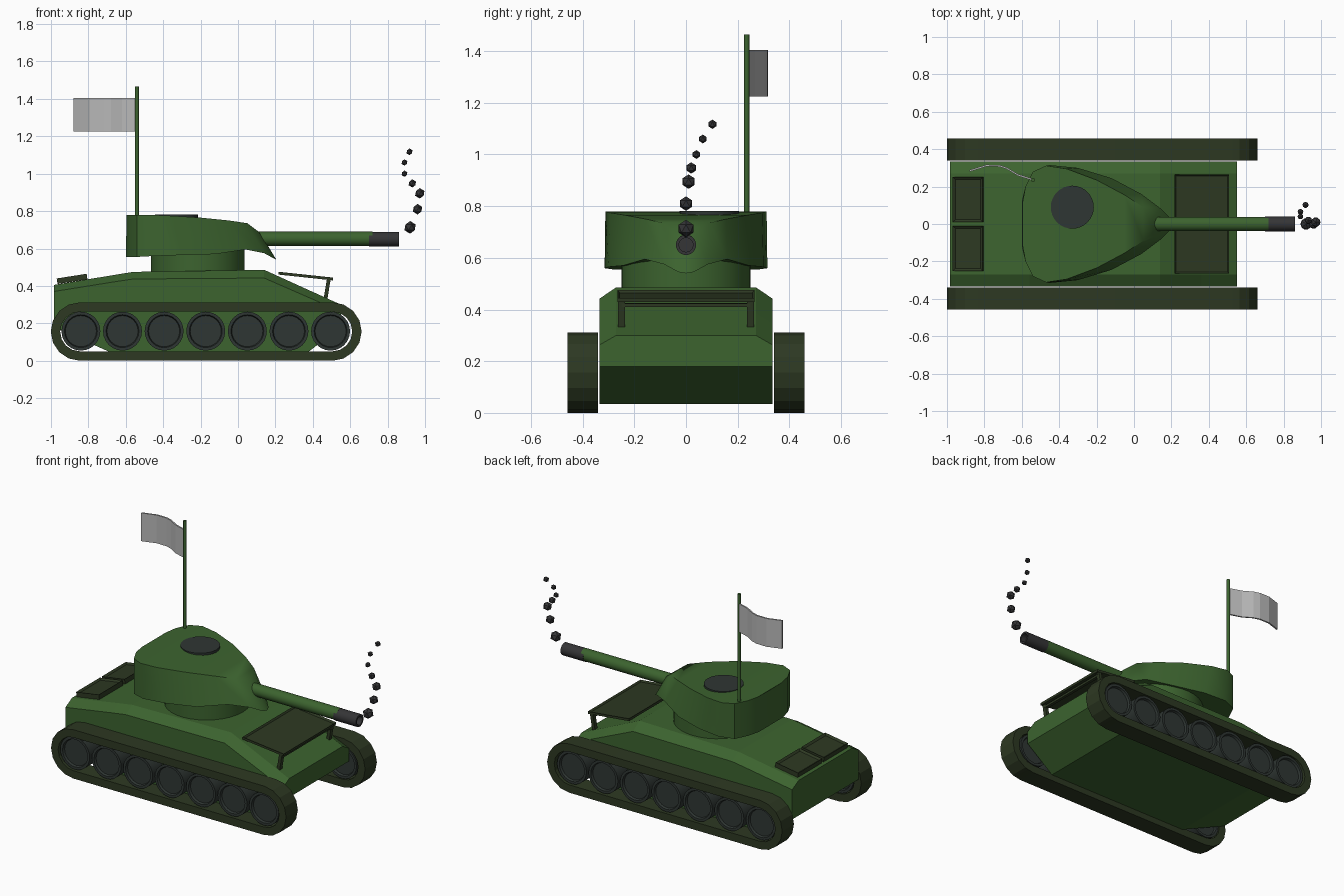
import bpy
import bmesh
from math import sin, cos, pi, atan2, radians
from mathutils import Matrix, Vector

default_cube = bpy.data.objects.get("Cube")
if default_cube:
    bpy.data.objects.remove(default_cube)


def make_material(name, colour):
    material = bpy.data.materials.new(name)
    material.use_nodes = True
    material.diffuse_color = (*colour, 1)
    material.node_tree.nodes["Principled BSDF"].inputs["Base Color"].default_value = (*colour, 1)
    return material


green = make_material("army green", (.045, .125, .028))
olive = make_material("dark olive", (.026, .04, .016))
steel = make_material("dark steel", (.028, .037, .033))
gunmetal = make_material("gunmetal grey", (.035, .035, .037))
cloth = make_material("flag grey", (.48, .48, .48))


def finish(bm, name, material, smooth_angle=None):
    """Turn a bmesh into a named, coloured object."""
    bmesh.ops.recalc_face_normals(bm, faces=bm.faces)
    mesh = bpy.data.meshes.new(name)
    bm.to_mesh(mesh)
    bm.free()
    mesh.materials.append(material)
    obj = bpy.data.objects.new(name, mesh)
    bpy.context.collection.objects.link(obj)
    if smooth_angle:
        bpy.ops.object.select_all(action="DESELECT")
        obj.select_set(True)
        bpy.context.view_layer.objects.active = obj
        bpy.ops.object.shade_smooth_by_angle(angle=radians(smooth_angle))
    return obj


def loft(bm, rings, cap=True, loop=False):
    """Skin closed rings of equal length, with end caps or joined ends."""
    rows = [[bm.verts.new(point) for point in ring] for ring in rings]
    pairs = list(zip(rows, rows[1:])) + ([(rows[-1], rows[0])] if loop else [])
    for a, b in pairs:
        for i in range(len(a)):
            j = (i + 1) % len(a)
            bm.faces.new((a[i], a[j], b[j], b[i]))
    if cap and not loop:
        bm.faces.new(rows[0])
        bm.faces.new(rows[-1])


def add_cylinder(bm, start, end, radius, sides):
    start, end = Vector(start), Vector(end)
    axis = end - start
    matrix = Matrix.Translation((start + end) / 2) @ axis.to_track_quat("Z", "Y").to_matrix().to_4x4()
    return bmesh.ops.create_cone(bm, cap_ends=True, segments=sides, radius1=radius,
                                 radius2=radius, depth=axis.length, matrix=matrix)


def cylinder(name, material, start, end, radius, sides=24):
    bm = bmesh.new()
    add_cylinder(bm, start, end, radius, sides)
    return finish(bm, name, material, 35)


def slab(name, material, start, end, width, thickness, y=0, frame=0):
    """Box running from start to end in the xz plane, with an optional sunken panel."""
    (x1, z1), (x2, z2) = start, end
    direction = Vector((x2 - x1, 0, z2 - z1))
    matrix = (Matrix.Translation(((x1 + x2) / 2, y, (z1 + z2) / 2))
              @ Matrix.Rotation(-atan2(z2 - z1, x2 - x1), 4, "Y")
              @ Matrix.Diagonal((direction.length, width, thickness, 1)))
    bm = bmesh.new()
    bmesh.ops.create_cube(bm, size=1, matrix=matrix)
    if frame:
        bm.normal_update()
        top = max(bm.faces, key=lambda face: face.normal.z)
        bmesh.ops.inset_region(bm, faces=[top], thickness=frame, depth=0)
        bmesh.ops.translate(bm, verts=top.verts, vec=top.normal * -.01)
    return finish(bm, name, material)


# Hull: stations of x, bottom, shoulder and roof heights
stations = [(-.985, .18, .37, .405), (-.66, .035, .422, .459), (-.56, .035, .437, .475),
            (.14, .035, .442, .486), (.36, .035, .346, .386), (.55, .18, .263, .3)]
bm = bmesh.new()
half_hull, half_roof = .335, .27
loft(bm, [[(x, -half_hull, low), (x, half_hull, low), (x, half_hull, side),
           (x, half_roof, roof), (x, -half_roof, roof), (x, -half_hull, side)]
          for x, low, side, roof in stations])
finish(bm, "hull", green)

# Turret: teardrop outline, lofted between a lower and an upper edge
upper = [(-.59, 0, .772), (-.595, .12, .778), (-.58, .2, .78), (-.54, .28, .78),
         (-.47, .312, .78), (-.36, .295, .775), (-.2, .235, .765), (-.05, .155, .75),
         (.05, .09, .735), (.11, .04, .69), (.12, 0, .68)]
lower = [(-.6, 0, .555), (-.6, .12, .555), (-.58, .2, .555), (-.54, .28, .555),
         (-.45, .315, .56), (-.3, .3, .565), (-.12, .245, .57), (.04, .16, .595),
         (.14, .085, .575), (.195, .03, .545), (.205, 0, .54)]


def mirrored(half):
    return half + [(x, -y, z) for x, y, z in reversed(half[1:-1])]


bm = bmesh.new()
loft(bm, [mirrored(lower), mirrored(upper)], cap=False)
bm.verts.ensure_lookup_table()
count = len(mirrored(lower))
for base in (0, count):
    ring = bm.verts[base:base + count]
    for i in range(len(lower) - 1):
        corners = [ring[i], ring[i + 1], ring[-i - 1], ring[-i]]
        bm.faces.new(list(dict.fromkeys(corners)))
finish(bm, "turret", green, 40)
cylinder("turret_ring", green, (-.215, 0, .44), (-.215, 0, .6), .25, 32)
cylinder("turret_hatch", steel, (-.33, .09, .755), (-.33, .09, .782), .115, 32)

# Gun barrel and hollow muzzle
cylinder("gun_barrel", green, (.08, 0, .652), (.72, 0, .652), .038)
bm = bmesh.new()
muzzle_profile = [(.7, 0.039), (.86, 0.039), (.86, .027), (.74, .027)]
loft(bm, [[(x, r * cos(2 * pi * i / 24), .65 + r * sin(2 * pi * i / 24)) for i in range(24)]
          for x, r in muzzle_profile])
finish(bm, "gun_muzzle", gunmetal, 35)


# Track belts and road wheels
def stadium(y, radius, steps=8):
    ring = []
    for centre, start in ((.505, -pi / 2), (-.845, pi / 2)):
        for i in range(steps + 1):
            angle = start + pi * i / steps
            ring.append((centre + radius * cos(angle), y, .156 + radius * sin(angle)))
    return ring


for side, label in ((1, "left"), (-1, "right")):
    inner_y, outer_y = .34 * side, .458 * side
    bm = bmesh.new()
    loft(bm, [stadium(inner_y, .156), stadium(outer_y, .156),
              stadium(outer_y, .106), stadium(inner_y, .106)], loop=True)
    finish(bm, label + "_track", olive, 15)
    for n in range(7):
        x = -.84 + n * .2225
        bm = bmesh.new()
        add_cylinder(bm, (x, inner_y, .158), (x, outer_y - .012 * side, .158), .104, 24)
        bm.normal_update()
        for cap in [face for face in bm.faces if len(face.verts) > 4]:
            bmesh.ops.inset_region(bm, faces=[cap], thickness=.016, depth=0)
            bmesh.ops.inset_region(bm, faces=[cap], thickness=.005, depth=-.014)
        finish(bm, f"{label}_road_wheel_{n + 1}", steel, 35)
    # Rear deck covers and front rack legs
    slab(label + "_engine_cover", olive, (-.967, .425), (-.807, .45), .24, .03,
         y=.13 * side, frame=.018)
    slab(label + "_rack_leg", olive, (.468, .33), (.485, .435), .026, .02, y=.25 * side)

# Front rack board and cross rail
slab("rack_board", olive, (.217, .468), (.508, .437), .53, .015, frame=.012)
slab("rack_rail", olive, (.473, .418), (.493, .417), .5, .014)

# Flag on its pole
cylinder("flag_pole", green, (-.54, .235, .7), (-.54, .235, 1.465), .01, 12)
wave = [(-.545, .238), (-.62, .262), (-.68, .298), (-.72, .311), (-.79, .312), (-.88, .284)]
half_cloth = .005
bm = bmesh.new()
loft(bm, [[(x, y + half_cloth, 1.225), (x, y + half_cloth, 1.405),
           (x, y - half_cloth, 1.405), (x, y - half_cloth, 1.225)] for x, y in wave])
finish(bm, "flag", cloth)

# Smoke puffs drifting up from the muzzle
puffs = [(.92, 0, .713, .034), (.96, 0, .81, .028), (.972, .01, .895, .028),
         (.932, .02, .948, .022), (.89, .04, 1.0, .017), (.89, .065, 1.06, .017),
         (.917, .102, 1.117, .018)]
for n, (x, y, z, radius) in enumerate(puffs):
    bm = bmesh.new()
    bmesh.ops.create_icosphere(bm, subdivisions=1, radius=radius, matrix=Matrix.Translation((x, y, z)))
    finish(bm, f"smoke_puff_{n + 1}", gunmetal)
